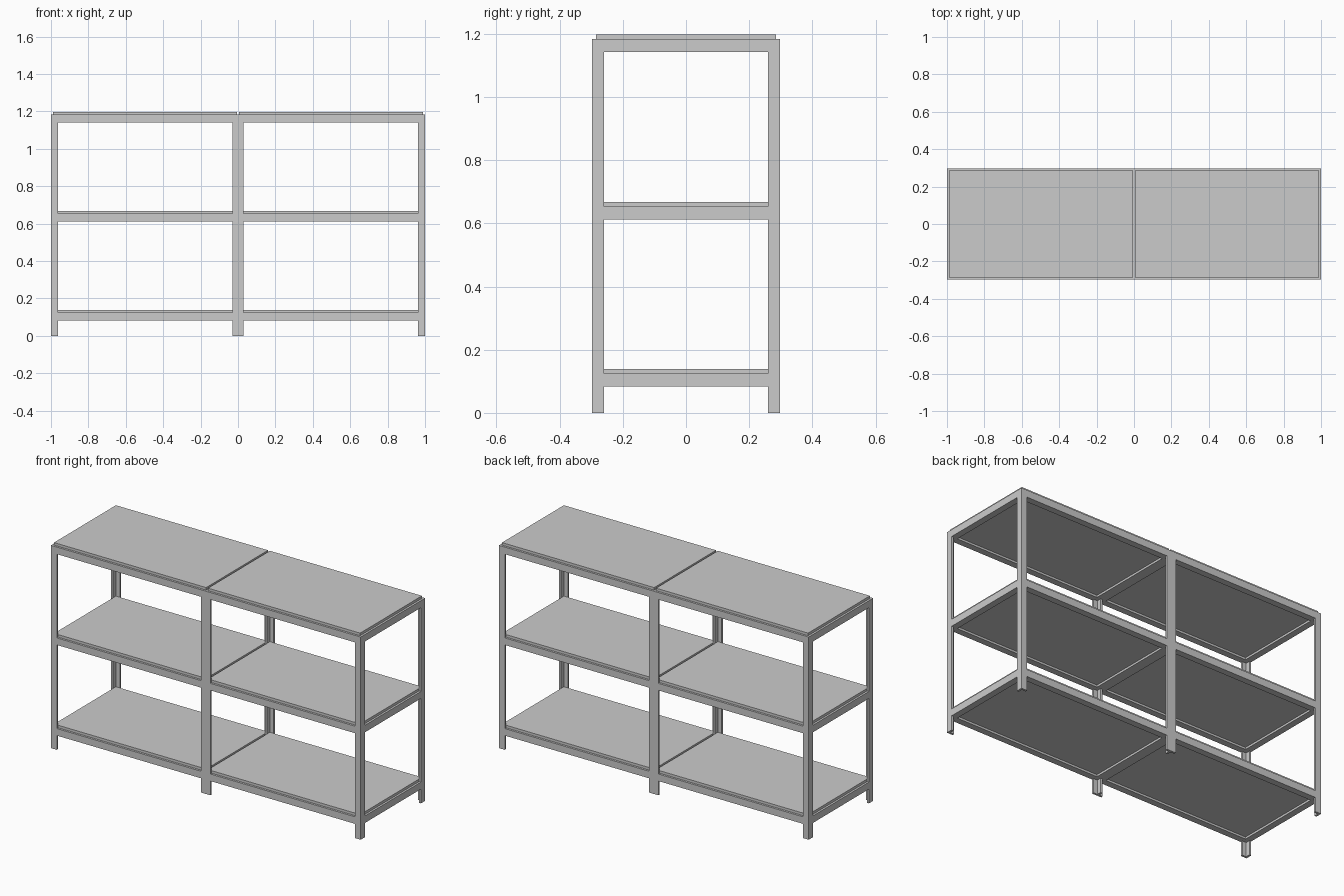
import bpy, bmesh

if "Cube" in bpy.data.objects:
    bpy.data.objects.remove(bpy.data.objects["Cube"])

X, Y = 1.0, 0.297        # outer half sizes
T = 0.012                # steel thickness
W = 0.038                # flange width of the angle sections
C = 0.03                 # half width of the centre T section
POST_H = 1.183
BEAM_H = 0.041
PANEL_TOP = 0.056        # panel top above beam bottom
LEVELS = {"bottom": 0.083, "middle": 0.612, "top": POST_H - BEAM_H}


def finish(name, bm, mirror):
    """Turn a bmesh into an object mirrored about the chosen axes."""
    bmesh.ops.recalc_face_normals(bm, faces=bm.faces)
    me = bpy.data.meshes.new(name)
    bm.to_mesh(me)
    bm.free()
    ob = bpy.data.objects.new(name, me)
    bpy.context.collection.objects.link(ob)
    if mirror:
        m = ob.modifiers.new("mirror", 'MIRROR')
        m.use_axis = ("x" in mirror, "y" in mirror, False)
        m.use_mirror_merge = False
    return ob


def prism(name, profile, h, mirror):
    """Extrude an xy outline upwards from the floor."""
    bm = bmesh.new()
    face = bm.faces.new([bm.verts.new((x, y, 0)) for x, y in profile])
    top = bmesh.ops.extrude_face_region(bm, geom=[face])["geom"]
    bmesh.ops.translate(bm, vec=(0, 0, h),
                        verts=[v for v in top if isinstance(v, bmesh.types.BMVert)])
    return finish(name, bm, mirror)


def boxes(name, spans, mirror):
    """Boxes given as (x0, x1, y0, y1, z0, z1)."""
    bm = bmesh.new()
    for x0, x1, y0, y1, z0, z1 in spans:
        vs = bmesh.ops.create_cube(bm, size=1)["verts"]
        bmesh.ops.scale(bm, vec=(x1 - x0, y1 - y0, z1 - z0), verts=vs)
        bmesh.ops.translate(bm, verts=vs,
                            vec=((x0 + x1) / 2, (y0 + y1) / 2, (z0 + z1) / 2))
    return finish(name, bm, mirror)


# Posts: angle section at the corners, T section in the middle
prism("corner_posts", [(X, -Y), (X, -Y + W), (X - T, -Y + W), (X - T, -Y + T),
                       (X - W, -Y + T), (X - W, -Y)], POST_H, "xy")
h = T / 2
prism("centre_posts", [(-C, -Y), (C, -Y), (C, -Y + T), (h, -Y + T), (h, -Y + W),
                       (-h, -Y + W), (-h, -Y + T), (-C, -Y + T)], POST_H, "y")

for level, z in LEVELS.items():
    top = z + BEAM_H
    # Long angle beams: upright wall between posts plus inward bottom lip
    boxes(level + "_long_beams",
          [(C, X - W, -Y, -Y + T, z, top),
           (h, X - T, -Y + T, -Y + W, z, z + T)], "xy")
    # End angle beams
    boxes(level + "_end_beams",
          [(X - T, X, -Y + W, Y - W, z, top),
           (X - W, X - T, -Y + W, Y - W, z, z + T)], "x")
    # Centre cross beam: inverted T
    boxes(level + "_cross_beam",
          [(-h, h, -Y + W, Y - W, z + T, top),
           (-C, C, -Y + W, Y - W, z, z + T)], "")
    # Shelf panels resting on the lips
    boxes(level + "_shelf_panels",
          [(h, X - T, -Y + T, Y - T, z + T, z + PANEL_TOP)], "x")
